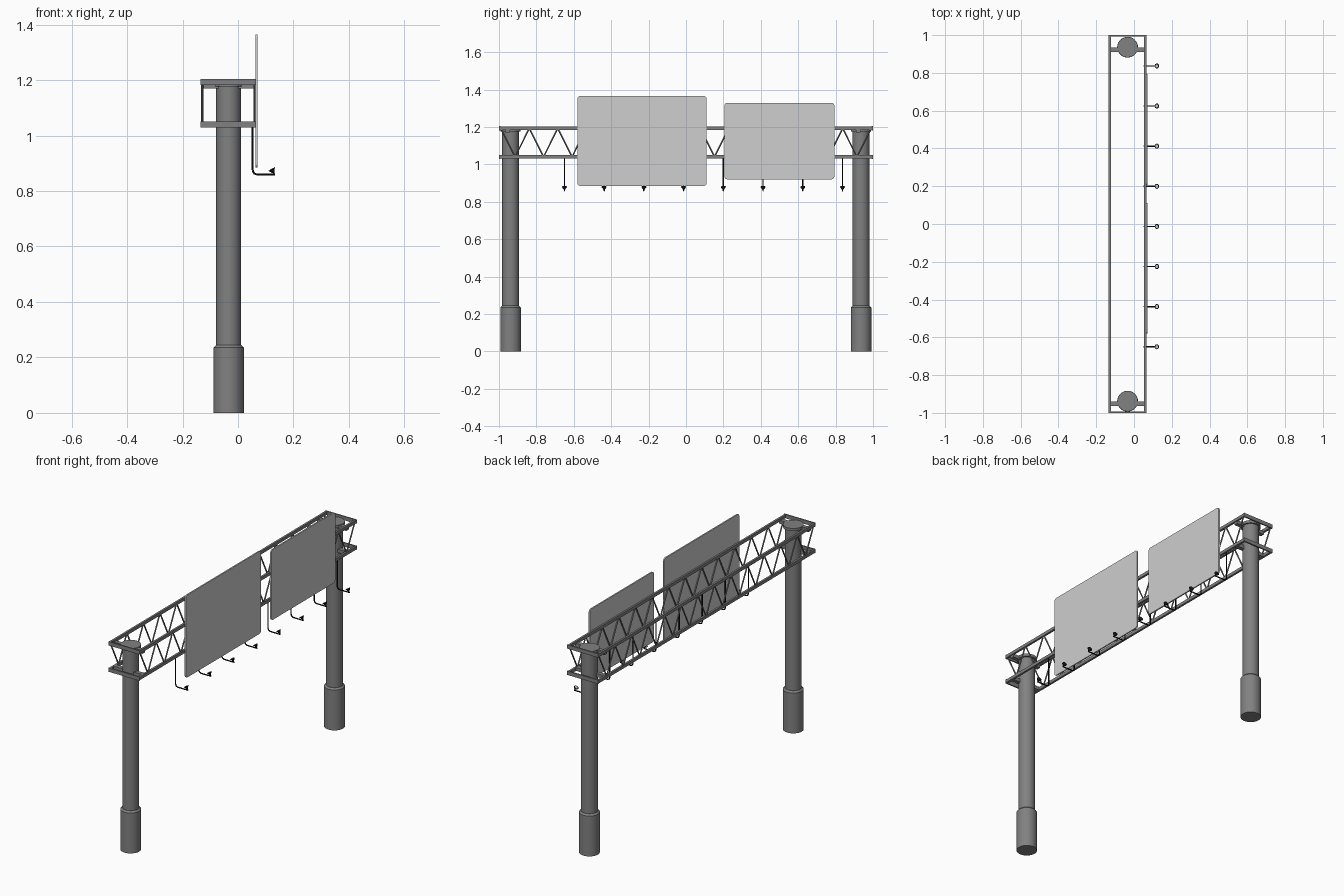
import bpy, bmesh, math
from mathutils import Vector, Matrix

if "Cube" in bpy.data.objects:
    bpy.data.objects.remove(bpy.data.objects["Cube"])


def material(name, r, g, b):
    m = bpy.data.materials.new(name)
    m.diffuse_color = (r, g, b, 1)
    m.use_nodes = True
    m.node_tree.nodes["Principled BSDF"].inputs["Base Color"].default_value = m.diffuse_color
    return m


STEEL = material("steel_grey", 0.22, 0.22, 0.22)
PANEL = material("panel_light_grey", 0.62, 0.62, 0.62)
BLACK = material("lamp_black", 0.006, 0.006, 0.006)


def finish(name, bm, mat, smooth=False):
    me = bpy.data.meshes.new(name)
    bmesh.ops.recalc_face_normals(bm, faces=bm.faces)
    bm.to_mesh(me)
    bm.free()
    me.materials.append(mat)
    ob = bpy.data.objects.new(name, me)
    bpy.context.collection.objects.link(ob)
    if smooth:
        bpy.ops.object.select_all(action='DESELECT')
        ob.select_set(True)
        bpy.context.view_layer.objects.active = ob
        bpy.ops.object.shade_smooth_by_angle(angle=math.radians(35))
    return ob


def box(bm, lo, hi):
    lo, hi = Vector(lo), Vector(hi)
    m = Matrix.Translation((lo + hi) / 2) @ Matrix.Diagonal((*(hi - lo), 1))
    bmesh.ops.create_cube(bm, size=1, matrix=m)


def rod(bm, a, b, r1, r2=None, sides=8):
    """Cylinder or cone from point a to point b."""
    a, b = Vector(a), Vector(b)
    d = b - a
    m = Matrix.Translation((a + b) / 2) @ d.to_track_quat('Z', 'Y').to_matrix().to_4x4()
    bmesh.ops.create_cone(bm, cap_ends=True, segments=sides, radius1=r1,
                          radius2=r1 if r2 is None else r2, depth=d.length, matrix=m)


XC = -0.034                      # column axis
XB, XF = -0.129, 0.059           # back and front truss planes
TOP, LOW = 1.193, 1.040          # chord heights

# Columns: wide footing with chamfer, shaft, cap disc
for side, y in (("left", -0.938), ("right", 0.936)):
    bm = bmesh.new()
    rod(bm, (XC, y, 0), (XC, y, 0.235), 0.055, sides=32)
    rod(bm, (XC, y, 0.235), (XC, y, 0.244), 0.055, 0.046, sides=32)
    finish(side + "_footing", bm, STEEL, True)
    bm = bmesh.new()
    rod(bm, (XC, y, 0.24), (XC, y, 1.18), 0.0445, sides=32)
    finish(side + "_column", bm, STEEL, True)
    bm = bmesh.new()
    rod(bm, (XC, y, 1.176), (XC, y, 1.192), 0.054, sides=32)
    finish(side + "_column_cap", bm, STEEL, True)
    # Cross beams carrying the truss on the column
    bm = bmesh.new()
    for z in (TOP - 0.013, LOW):
        box(bm, (XB, y - 0.026, z - 0.01), (XF, y - 0.002, z + 0.01))
    finish(side + "_cross_beams", bm, STEEL)

# Truss chords
bm = bmesh.new()
for x in (XB, XF):
    for z in (TOP, LOW):
        box(bm, (x - 0.006, -1, z - 0.009), (x + 0.006, 1, z + 0.009))
finish("truss_chords", bm, STEEL)

# End bars closing the truss
bm = bmesh.new()
for y in (-0.996, 0.996):
    for z in (TOP, LOW):
        box(bm, (XB - 0.006, y - 0.004, z - 0.011), (XF + 0.006, y + 0.004, z + 0.011))
finish("truss_end_bars", bm, STEEL)

# Zigzag lacing on both truss faces
bm = bmesh.new()
N, STEP = 26, 1.98 / 26
for x in (XB, XF):
    for i in range(N):
        y0 = -0.99 + i * STEP
        z0, z1 = (TOP, LOW) if i % 2 == 0 else (LOW, TOP)
        rod(bm, (x, y0, z0), (x, y0 + STEP, z1), 0.004)
finish("truss_lacing", bm, STEEL, True)

# Sign panels with rounded corners
for name, y0, y1, z0, z1 in (("large_sign", -0.58, 0.11, 0.885, 1.365),
                             ("small_sign", 0.206, 0.793, 0.92, 1.329)):
    bm = bmesh.new()
    r, verts = 0.014, []
    for k, (cy, cz) in enumerate(((y1 - r, z1 - r), (y0 + r, z1 - r),
                                  (y0 + r, z0 + r), (y1 - r, z0 + r))):
        for j in range(5):
            a = math.pi / 2 * (k + j / 4)
            verts.append(bm.verts.new((0.063, cy + r * math.cos(a), cz + r * math.sin(a))))
    face = bm.faces.new(verts)
    ext = bmesh.ops.extrude_face_region(bm, geom=[face], use_keep_orig=True)
    bmesh.ops.translate(bm, vec=(0.008, 0, 0),
                        verts=[v for v in ext["geom"] if isinstance(v, bmesh.types.BMVert)])
    finish(name, bm, PANEL)

# Floodlights: hanging bracket with bent corner, arm and upturned cone head
brackets, heads, lenses = bmesh.new(), bmesh.new(), bmesh.new()
aim = Vector((-0.5, 0, 0.866))
for i in range(8):
    y = -0.65 + i * 0.2124
    path = [(0.053, y, 1.04), (0.053, y, 0.875), (0.057, y, 0.864),
            (0.068, y, 0.859), (0.133, y, 0.859)]
    for a, b in zip(path, path[1:]):
        rod(brackets, a, b, 0.0035)
    mouth = Vector((0.121, y, 0.879))
    tail = mouth - aim * 0.015
    rod(heads, tail, mouth, 0.004, 0.0135, 16)
    rod(heads, (0.13, y, 0.859), tail, 0.003)
    rod(lenses, mouth, mouth + aim * 0.001, 0.0085, sides=16)
finish("lamp_brackets", brackets, BLACK, True)
finish("lamp_heads", heads, BLACK, True)
finish("lamp_lenses", lenses, PANEL)
